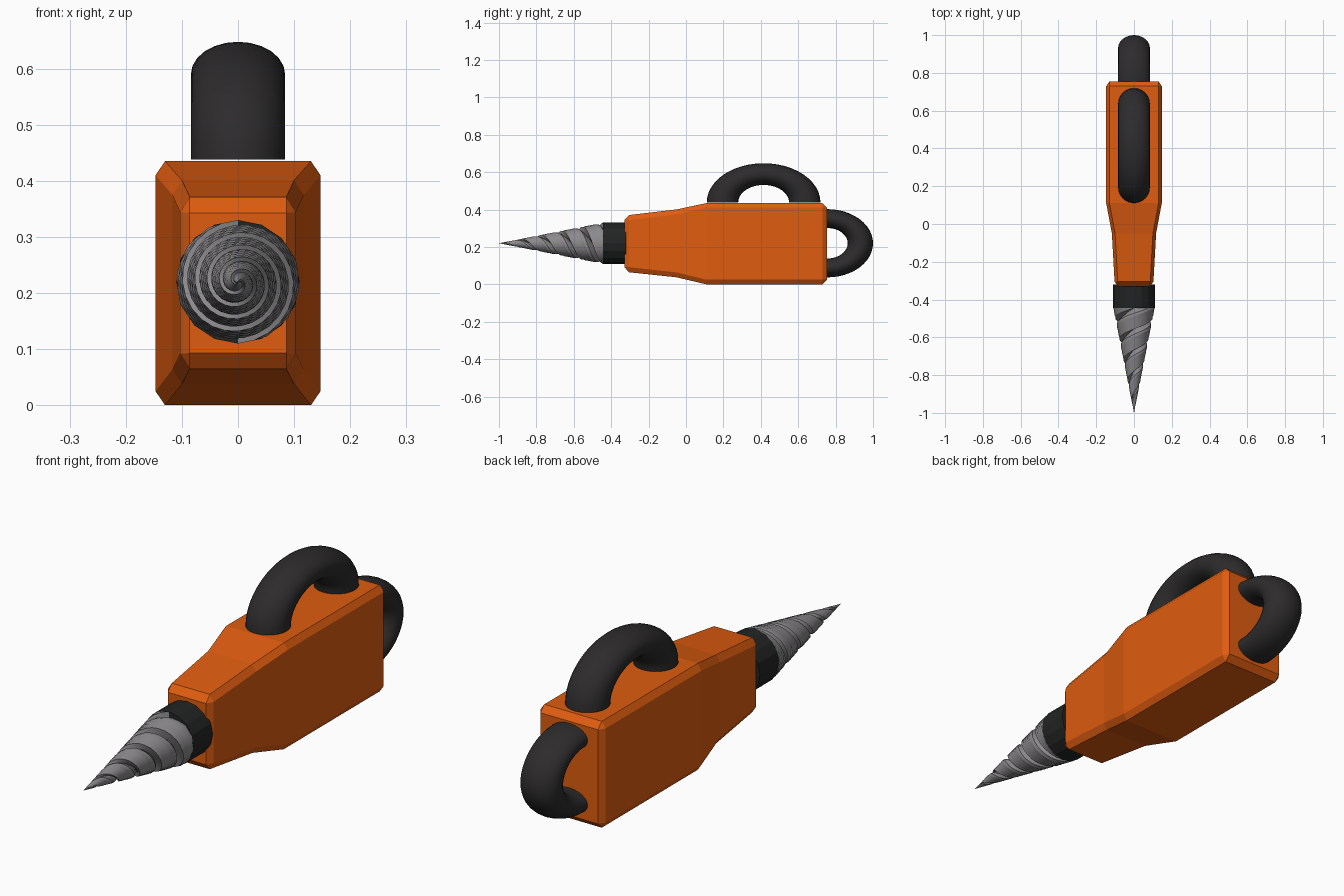
import bpy, bmesh
from math import sin, cos, pi, radians

if "Cube" in bpy.data.objects:
    bpy.data.objects.remove(bpy.data.objects["Cube"])


def material(name, rgb):
    m = bpy.data.materials.new(name)
    m.diffuse_color = (*rgb, 1)
    m.use_nodes = True
    m.node_tree.nodes["Principled BSDF"].inputs["Base Color"].default_value = m.diffuse_color
    return m


ORANGE = material("orange_paint", (0.74, 0.108, 0.005))
RUBBER = material("dark_rubber", (0.026, 0.024, 0.024))
BLACK = material("black_metal", (0.016, 0.017, 0.017))
STEEL = material("steel", (0.26, 0.25, 0.26))


def loft(name, rings, mat, smooth=None):
    """Skin a list of equal-length closed rings and cap both ends."""
    bm = bmesh.new()
    vs = [[bm.verts.new(p) for p in ring] for ring in rings]
    n = len(vs[0])
    for a, b in zip(vs, vs[1:]):
        for i in range(n):
            j = (i + 1) % n
            bm.faces.new((a[i], a[j], b[j], b[i]))
    bm.faces.new(vs[0])
    bm.faces.new(vs[-1])
    bmesh.ops.remove_doubles(bm, verts=bm.verts, dist=1e-5)
    bmesh.ops.recalc_face_normals(bm, faces=bm.faces)
    me = bpy.data.meshes.new(name)
    bm.to_mesh(me)
    bm.free()
    me.materials.append(mat)
    ob = bpy.data.objects.new(name, me)
    bpy.context.collection.objects.link(ob)
    if smooth:
        bpy.ops.object.select_all(action='DESELECT')
        ob.select_set(True)
        bpy.context.view_layer.objects.active = ob
        bpy.ops.object.shade_smooth_by_angle(angle=radians(smooth))
    return ob


# Housing: chamfered box sections along y (closing to plain rectangles at the ends)
def section(y, hx, lo, hi, cx, cz):
    right = [(hx, lo + cz), (hx, hi - cz), (hx - cx, hi)]
    left = [(cx - hx, hi), (-hx, hi - cz), (-hx, lo + cz)]
    return [(x, y, z) for x, z in right + left + [(cx - hx, lo), (hx - cx, lo)]]


loft("housing", [
    section(-0.33, 0.086, 0.093, 0.343, 0, 0),
    section(-0.305, 0.103, 0.065, 0.371, 0.017, 0.027),
    section(-0.05, 0.117, 0.038, 0.401, 0.017, 0.026),
    section(0.11, 0.147, 0.0, 0.435, 0.017, 0.025),
    section(0.73, 0.147, 0.0, 0.435, 0.017, 0.025),
    section(0.755, 0.13, 0.025, 0.41, 0, 0),
], ORANGE)

# Chuck: short faceted cylinder
AXIS_Z = 0.22
loft("chuck", [[(0.11 * sin(i * pi / 8), y, AXIS_Z + 0.11 * cos(i * pi / 8))
                for i in range(16)] for y in (-0.445, -0.32)], BLACK)

# Drill bit: two-flute section, twisted and tapered to a point
half = [(0, 0.56), (20, 0.78), (45, 0.96), (70, 1), (97, 1), (125, 1), (152, 1), (180, 1)]
profile = [(radians(a + s), r) for s in (0, 180) for a, r in half]
STEPS, TURNS = 60, 2.5
bit = []
for k in range(STEPS + 1):
    t = k / STEPS                      # 0 at chuck, 1 at tip
    size = max(0.11 * (1 - t), 0.0006)
    twist = -2 * pi * TURNS * t
    bit.append([(size * r * sin(a + twist), -0.445 - 0.555 * t,
                 AXIS_Z + size * r * cos(a + twist)) for a, r in profile])
loft("drill_bit", bit, STEEL, 30)


# Handles: half rings squashed to an ellipse
def handle(name, place, span, rise):
    R, r = 0.22, 0.084
    rings = []
    for i in range(25):
        u = pi * i / 24
        ring = []
        for j in range(24):
            v = 2 * pi * j / 24
            d = R + r * cos(v)
            ring.append(place(r * sin(v), span * d * cos(u), rise * d * sin(u)))
        rings.append(ring)
    loft(name, rings, RUBBER, 40)


handle("top_handle", lambda x, a, b: (x, 0.415 + a, 0.438 + b), 1.0, 0.69)
handle("rear_handle", lambda x, a, b: (x, 0.755 + b, AXIS_Z + a), 0.6, 0.806)
